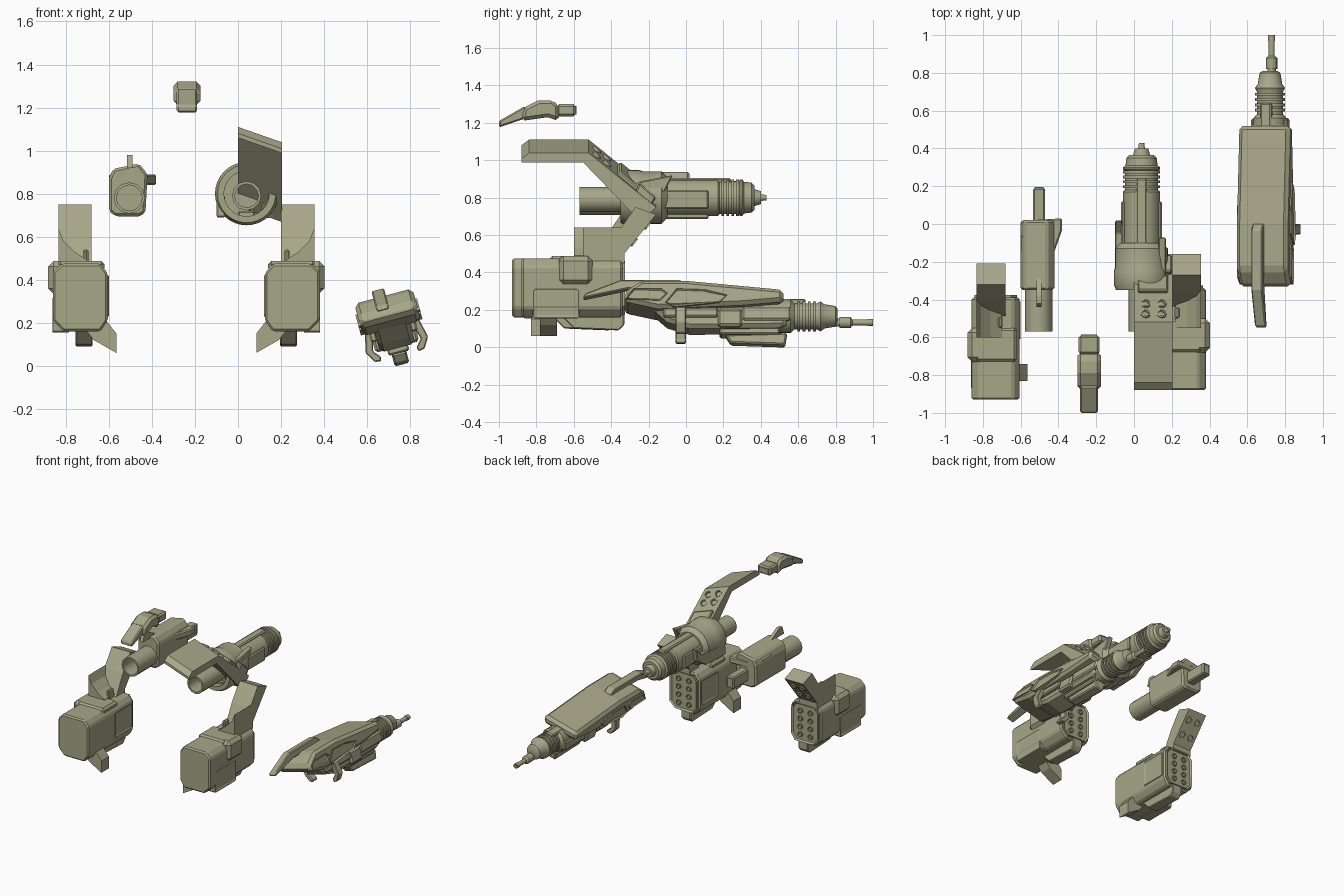
import bpy, bmesh, math
from mathutils import Matrix, Vector

default = bpy.data.objects.get("Cube")
if default:
    bpy.data.objects.remove(default, do_unlink=True)

olive = bpy.data.materials.new("olive_grey")
olive.use_nodes = True
colour = (.39, .385, .25, 1)
olive.diffuse_color = colour
olive.node_tree.nodes["Principled BSDF"].inputs["Base Color"].default_value = colour

IDENTITY = Matrix.Identity(4)


def finish(name, bm, place, bevel=0, smooth=False):
    bmesh.ops.recalc_face_normals(bm, faces=bm.faces)
    bm.transform(place)
    if place.determinant() < 0:
        bmesh.ops.reverse_faces(bm, faces=bm.faces)
    mesh = bpy.data.meshes.new(name)
    bm.to_mesh(mesh)
    bm.free()
    mesh.materials.append(olive)
    if smooth:
        mesh.shade_smooth()
        mesh.set_sharp_from_angle(angle=math.radians(35))
    obj = bpy.data.objects.new(name, mesh)
    bpy.context.collection.objects.link(obj)
    if bevel:
        mod = obj.modifiers.new("edge_bevel", "BEVEL")
        mod.width, mod.segments, mod.limit_method = bevel, 1, "ANGLE"
    return obj


def prism(name, outline, axis, low, high, place=IDENTITY, bevel=0, inset=0):
    """Extrude an outline along an axis; optionally recess both end caps."""
    bm = bmesh.new()
    position = {"x": lambda a, b: (low, a, b),
                "y": lambda a, b: (a, low, b),
                "z": lambda a, b: (a, b, low)}[axis]
    base = bm.faces.new([bm.verts.new(position(a, b)) for a, b in outline])
    step = Vector([high - low if axis == k else 0 for k in "xyz"])
    new = bmesh.ops.extrude_face_region(bm, geom=[base], use_keep_orig=True)["geom"]
    bmesh.ops.translate(bm, vec=step, verts=[v for v in new if isinstance(v, bmesh.types.BMVert)])
    bmesh.ops.recalc_face_normals(bm, faces=bm.faces)
    if inset:
        direction = step.normalized()
        bm.normal_update()
        caps = [f for f in bm.faces if abs(f.normal.dot(direction)) > .99]
        bmesh.ops.inset_individual(bm, faces=caps, thickness=inset, depth=-inset)
    return finish(name, bm, place, bevel)


def box(name, xs, ys, zs, place=IDENTITY, bevel=.008, inset=0):
    outline = [(ys[0], zs[0]), (ys[1], zs[0]), (ys[1], zs[1]), (ys[0], zs[1])]
    return prism(name, outline, "x", xs[0], xs[1], place, bevel, inset)


def lathe(name, profile, centre=(0, 0, 0), place=IDENTITY, sides=32):
    """Revolve (y, radius) points about a line parallel to y."""
    bm = bmesh.new()
    verts = [bm.verts.new((r, y, 0)) for y, r in profile]
    edges = [bm.edges.new(pair) for pair in zip(verts, verts[1:])]
    bmesh.ops.spin(bm, geom=verts + edges, cent=(0, 0, 0), axis=(0, 1, 0),
                   angle=math.tau, steps=sides, use_merge=True)
    bmesh.ops.remove_doubles(bm, verts=bm.verts, dist=.0001)
    return finish(name, bm, place @ Matrix.Translation(centre), smooth=True)


def ribs(name, count, start, gap, radius, centre, place=IDENTITY):
    for i in range(count):
        y, r = start + i * gap, radius
        lathe(name, [(y, 0), (y, r), (y + gap * .55, r), (y + gap * .55, 0)], centre, place)


def bolt(name, spot, radius, pitch=0, place=IDENTITY):
    """Raised ring with a sunken centre, facing +y before pitching."""
    turn = place @ Matrix.Translation(spot) @ Matrix.Rotation(math.radians(pitch), 4, "X")
    lathe(name, [(-.01, radius), (.008, radius), (.008, radius * .7), (-.002, radius * .6),
                 (-.002, 0)], place=turn, sides=14)


# Small grip
prism("grip_tail", [(-1, 1.175), (-1, 1.21), (-.86, 1.29), (-.84, 1.23)], "x", -.285, -.19, bevel=.008)
prism("grip_body", [(-.88, 1.21), (-.87, 1.28), (-.79, 1.32), (-.71, 1.32), (-.68, 1.29),
                    (-.68, 1.21), (-.74, 1.23)], "x", -.3, -.175, bevel=.018)
box("grip_plug", (-.293, -.182), (-.69, -.59), (1.235, 1.3), bevel=.012)
prism("grip_socket", [(-.28, 1.245), (-.195, 1.245), (-.195, 1.29), (-.28, 1.29)], "y", -.6, -.585, inset=.008)

# Small side launcher
prism("launcher_body", [(-.6, .72), (-.6, .87), (-.58, .915), (-.46, .94), (-.42, .89), (-.43, .71),
                        (-.46, .695), (-.57, .695)], "y", -.35, .02, bevel=.012)
prism("launcher_shoulder", [(-.59, -.34), (-.6, -.06), (-.55, .02), (-.38, .03), (-.38, -.03),
                            (-.44, -.2), (-.46, -.34)], "z", .84, .89, bevel=.008)
lathe("launcher_tube", [(-.3, 0), (-.3, .073), (-.57, .073), (-.57, .06), (-.36, .06), (-.36, 0)],
      (-.505, 0, .78), sides=12)
box("launcher_barrel", (-.535, -.47), (-.05, .19), (.74, .83))
prism("launcher_muzzle", [(-.527, .748), (-.478, .748), (-.478, .822), (-.527, .822)], "y", .18, .196, inset=.008)
prism("launcher_fin", [(-.44, .92), (-.42, .98), (-.38, .98), (-.27, .92)], "x", -.515, -.49)

# Centre cannon, built around its barrel line
AXIS = (.04, 0, .8)
lathe("cannon_housing", [(-.22, 0), (-.22, .105), (-.35, .105), (-.35, .135), (-.32, .147), (-.25, .147),
                         (-.23, .14), (-.13, .14), (-.1, .11), (-.1, 0)], AXIS)
lathe("cannon_barrel", [(-.12, 0), (-.12, .098), (.17, .098), (.18, .088), (.28, .088), (.29, .098),
                        (.3, .098), (.31, .085), (.35, .08), (.365, .065), (.365, .045), (.4, .035),
                        (.4, .018), (.43, .014), (.43, 0)], AXIS)
ribs("cannon_rib", 4, .19, .026, .098, AXIS)
lathe("cannon_rear_tube", [(-.2, 0), (-.2, .068), (-.57, .068), (-.57, .055), (-.3, .055), (-.3, 0)],
      (.04, 0, .79), sides=12)
for side in (-1, 1):
    box("cannon_side_rail", (.04 + side * .085, .04 + side * .108), (-.12, .12), (.74, .84))
box("cannon_top_rail", (.01, .07), (-.12, .24), (.87, .905))
box("cannon_under_rail", (.0, .08), (-.3, .12), (.685, .72))
prism("cannon_left_fin", [(-.34, .69), (-.33, .78), (-.05, .8), (.02, .86), (0, .76), (-.1, .7)],
      "x", -.1, -.06, bevel=.006)
prism("cannon_right_fin", [(-.3, .8), (-.28, .88), (-.07, .92), (-.12, .82)], "x", .13, .17, bevel=.006)

# Sloping support arm of the cannon, sheared down toward one side
lean = Matrix.Identity(4)
lean[2][0] = -.35
prism("cannon_arm", [(-.88, 1.06), (-.88, 1.08), (-.84, 1.11), (-.52, 1.11), (-.16, .82), (-.24, .74),
                     (-.55, 1.06)], "x", 0, .205, lean)
prism("cannon_arm_pad", [(-.38, .97), (-.35, 1), (-.23, .9), (-.23, .86)], "x", .02, .18, lean, .008)
for x in (.06, .145):
    for t in (.12, .27):
        bolt("cannon_arm_bolt", (x, -.52 + .36 * t, 1.11 - .29 * t - .35 * x), .026, 51)
prism("cannon_arm_bracket", [(-.3, .76), (-.25, .88), (-.16, .8), (-.24, .68)], "x", .1, .2, bevel=.008)


# Rear pods, a mirrored pair
def pod(place):
    prism("pod_body", [(.125, .21), (.125, .43), (.16, .475), (.34, .475), (.38, .435), (.38, .21),
                       (.33, .16), (.16, .16)], "y", -.88, -.34, place, .01)
    prism("pod_bolt_plate", [(.14, .22), (.14, .42), (.17, .46), (.33, .46), (.365, .42), (.365, .22),
                             (.32, .175), (.17, .175)], "y", -.35, -.325, place, inset=.012)
    for x in (.21, .295):
        for row in range(4):
            bolt("pod_bolt", (x, -.335, .225 + row * .06), .02, 0, place)
    box("pod_upper_block", (.27, .402), (-.68, -.5), (.335, .487), place, .025)
    box("pod_upper_collar", (.14, .36), (-.68, -.5), (.44, .487), place, .015)
    box("pod_lower_block", (.3, .388), (-.82, -.57), (.155, .315), place, .02, .012)
    box("pod_inner_panel", (.115, .2), (-.56, -.36), (.23, .42), place, .012, .01)
    prism("pod_inner_wedge", [(.085, .06), (.085, .15), (.14, .22), (.27, .22), (.19, .12)],
          "y", -.78, -.69, place)
    prism("pod_keel", [(-.67, .17), (-.6, .1), (-.36, .09), (-.33, .12), (-.33, .18)],
          "x", .195, .275, place, .006)
    prism("pod_arm", [(-.45, .45), (-.36, .62), (-.27, .75), (-.16, .71), (-.33, .5), (-.33, .45)],
          "x", .2, .355, place)
    prism("pod_arm_web", [(.22, .45), (.22, .49), (.28, .53), (.33, .58), (.355, .64), (.355, .45)],
          "y", -.55, -.335, place)
    box("pod_arm_latch", (.215, .24), (-.5, -.44), (.46, .54), place)
    for x in (.24, .315):
        for t in (.3, .72):
            bolt("pod_arm_bolt", (x, -.33 + .17 * t, .5 + .21 * t), .026, -39, place)


pod(IDENTITY)
pod(Matrix.Translation((-.48, -.05, 0)) @ Matrix.Scale(-1, 4, (1, 0, 0)))

# Long rifle, built level about its barrel line then rolled
roll = Matrix.Translation((.72, 0, .165)) @ Matrix.Rotation(math.radians(-15), 4, "Y")
prism("rifle_shell", [(-.33, .05), (-.33, .1), (-.24, .165), (0, .165), (.52, .115), (.52, .05),
                      (.3, .03), (-.15, .01)], "x", -.142, .138, roll, .02)
prism("rifle_rear_window", [(-.32, .06), (-.28, .115), (-.13, .115), (-.1, .09), (-.14, .05)],
      "x", -.15, .146, roll, inset=.012)
prism("rifle_front_window", [(-.11, .04), (-.05, .115), (.1, .11), (.22, .08), (.18, .04), (-.06, .015)],
      "x", -.15, .146, roll, inset=.012)
prism("rifle_chassis", [(-.2, .04), (-.1, -.05), (.02, -.085), (.52, -.08), (.55, -.05), (.55, .05)],
      "x", -.085, .085, roll, .02)
prism("rifle_fin", [(-.55, .1), (-.54, .125), (-.35, .2), (-.03, .2), (.0, .17), (0, .15),
                    (-.32, .15)], "x", -.05, .01, roll, .006)
box("rifle_foregrip_mount", (-.05, .05), (.18, .5), (-.11, -.07), roll)
prism("rifle_foregrip", [(.21, -.11), (.24, -.155), (.53, -.165), (.54, -.1)], "x", -.035, .035, roll, .008)
for side in (-1, 1):
    flip = roll @ Matrix.Scale(side, 4, (1, 0, 0))
    prism("rifle_hook", [(.08, .02), (.13, .02), (.15, -.07), (.12, -.12), (.09, -.125), (.085, -.105),
                         (.115, -.07), (.1, -.02)], "y", -.055, 0, flip, .005)
    box("rifle_side_block", (.06, .105), (.17, .3), (-.08, .015), flip, .012)
    box("rifle_side_rail", (.06, .098), (.3, .56), (-.045, .03), flip, .01)
    box("rifle_side_strip", (.08, .112), (-.12, .17), (-.03, .02), flip)
lathe("rifle_barrel", [(.4, 0), (.4, .088), (.56, .088), (.58, .07), (.7, .07), (.72, .08), (.74, .065),
                       (.8, .055), (.81, .04), (.81, 0)], (0, 0, 0), roll)
ribs("rifle_rib", 4, .595, .028, .08, (0, 0, 0), roll)
box("rifle_barrel_rail", (-.03, .03), (.5, .64), (.05, .09), roll)
lathe("rifle_tip", [(.78, 0), (.78, .022), (.82, .022), (.82, .03), (.88, .03), (.89, .016), (.97, .016),
                    (.97, .019), (1, .019), (1, .01), (.97, .01), (.97, 0)], (0, 0, -.034), roll, 16)
